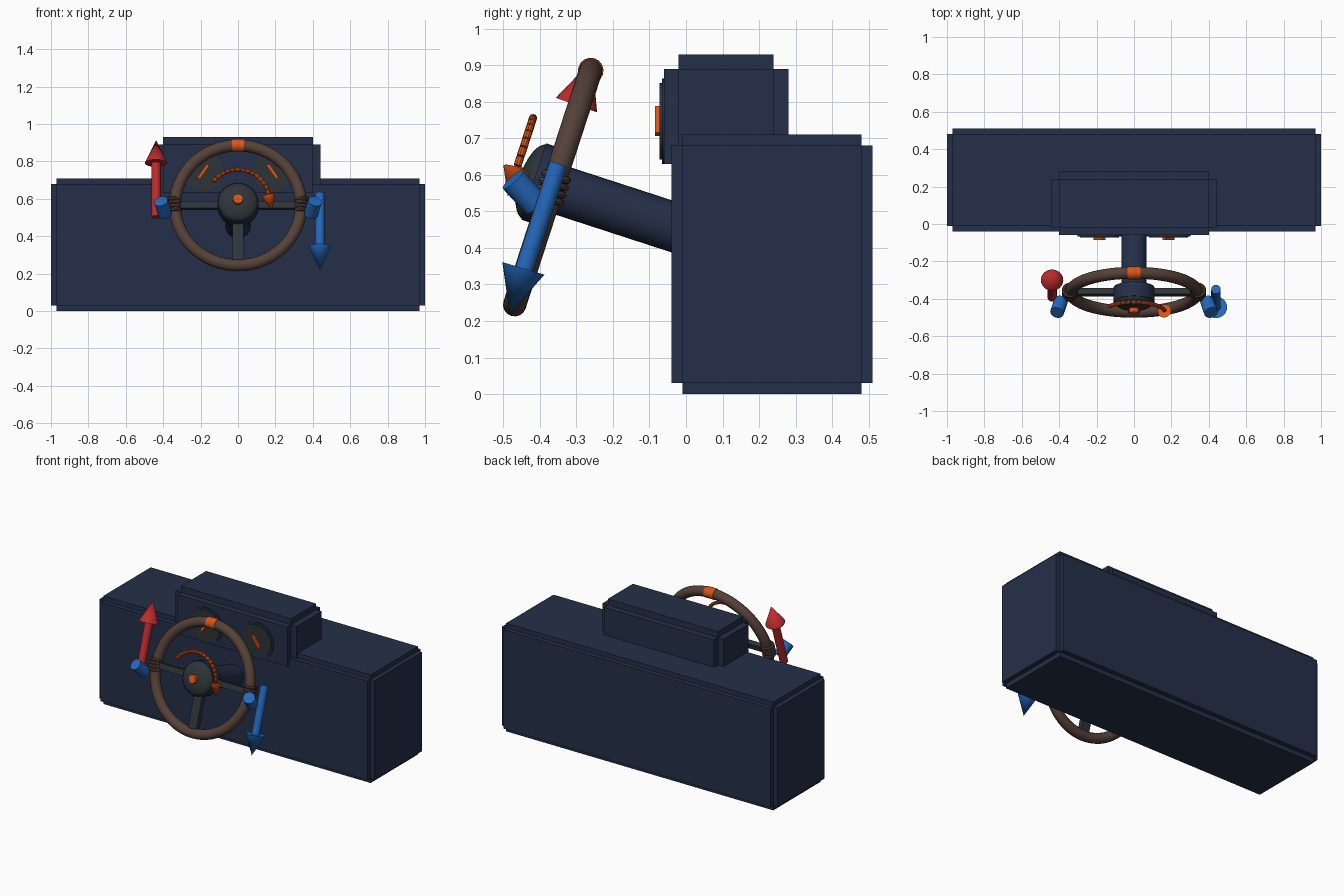
import bpy, bmesh, math
from mathutils import Matrix, Vector

cube = bpy.data.objects.get("Cube")
if cube:
    bpy.data.objects.remove(cube)


def material(name, rgb):
    m = bpy.data.materials.new(name)
    m.use_nodes = True
    m.diffuse_color = (*rgb, 1)
    m.node_tree.nodes["Principled BSDF"].inputs["Base Color"].default_value = (*rgb, 1)
    return m


NAVY = material("navy", (0.018, 0.028, 0.066))
GREY = material("dark grey", (0.027, 0.034, 0.04))
BROWN = material("brown", (0.09, 0.053, 0.04))
RED = material("red", (0.5, 0.025, 0.027))
BLUE = material("blue", (0.018, 0.14, 0.5))
ORANGE = material("orange", (0.7, 0.09, 0.008))

# Wheel frame: local x is sideways, y is up the wheel, z faces the driver
WHEEL = Matrix.Translation((0, -0.365, 0.565)) @ Matrix.Rotation(math.radians(72), 4, 'X')
RIM, TUBE = 0.337, 0.032


def finish(name, bm, mat, frame=Matrix(), smooth=True):
    bmesh.ops.recalc_face_normals(bm, faces=bm.faces)
    me = bpy.data.meshes.new(name)
    bm.to_mesh(me)
    bm.free()
    me.materials.append(mat)
    ob = bpy.data.objects.new(name, me)
    bpy.context.collection.objects.link(ob)
    ob.matrix_world = frame
    if smooth:
        bpy.ops.object.select_all(action='DESELECT')
        ob.select_set(True)
        bpy.context.view_layer.objects.active = ob
        bpy.ops.object.shade_smooth_by_angle(angle=math.radians(35))
    return ob


def add_box(bm, lo, hi, turn=Matrix()):
    lo, hi = Vector(lo), Vector(hi)
    mat = Matrix.Translation((lo + hi) / 2) @ turn @ Matrix.Diagonal((*(hi - lo), 1))
    bmesh.ops.create_cube(bm, size=1, matrix=mat)


def add_cone(bm, a, b, r1, r2, sides=24):
    a, b = Vector(a), Vector(b)
    turn = (b - a).to_track_quat('Z', 'Y').to_matrix().to_4x4()
    bmesh.ops.create_cone(bm, cap_ends=True, segments=sides, radius1=r1, radius2=r2,
                          depth=(b - a).length, matrix=Matrix.Translation((a + b) / 2) @ turn)


def add_ring(bm, R, r, start=0, end=360, segs=64, sides=16, place=Matrix()):
    """Sweep a circle round local z; a partial sweep is capped."""
    full = end - start >= 360
    loops = []
    for i in range(segs + (not full)):
        a = math.radians(start + (end - start) * i / segs)
        loop = []
        for j in range(sides):
            b = math.tau * j / sides
            d = R + r * math.cos(b)
            loop.append(bm.verts.new(place @ Vector((d * math.cos(a), d * math.sin(a), r * math.sin(b)))))
        loops.append(loop)
    for i in range(segs):
        p, q = loops[i], loops[(i + 1) % len(loops)]
        for j in range(sides):
            k = (j + 1) % sides
            bm.faces.new((p[j], q[j], q[k], p[k]))
    if not full:
        bm.faces.new(loops[0])
        bm.faces.new(loops[-1])


def stepped_box(name, lo, hi, step):
    """Three crossing boxes, each drawn in by a step along two axes pairs."""
    bm = bmesh.new()
    for axis in range(3):
        inset = Vector([0 if i == axis else step for i in range(3)])
        add_box(bm, Vector(lo) + inset, Vector(hi) - inset)
    finish(name, bm, NAVY, smooth=False)


def rod(name, mat, a, b, r1, r2=None, frame=WHEEL, sides=24):
    bm = bmesh.new()
    add_cone(bm, a, b, r1, r1 if r2 is None else r2, sides)
    return finish(name, bm, mat, frame)


# Dashboard and instrument hood
stepped_box("dashboard", (-1, -0.04, 0), (1, 0.51, 0.71), 0.03)
stepped_box("instrument_hood", (-0.44, -0.06, 0.59), (0.44, 0.28, 0.93), 0.04)

# Gauges with needles leaning toward each other
for side, label in ((-1, "right"), (1, "left")):
    x = 0.185 * side
    rod(label + "_gauge_bezel", NAVY, (x, -0.05, 0.747), (x, -0.066, 0.747), 0.117,
        frame=Matrix(), sides=32)
    rod(label + "_gauge_face", GREY, (x, -0.06, 0.747), (x, -0.072, 0.747), 0.105,
        frame=Matrix(), sides=32)
    bm = bmesh.new()
    add_box(bm, (x - 0.009, -0.085, 0.703), (x + 0.009, -0.065, 0.791),
            Matrix.Rotation(math.radians(-35 * side), 4, 'Y'))
    finish(label + "_gauge_needle", bm, ORANGE, smooth=False)

# Steering column and hub
rod("steering_column", NAVY, (0, 0, -0.45), (0, 0, 0), 0.068, sides=32)
rod("hub", NAVY, (0, 0, -0.025), (0, 0, 0.055), 0.11, sides=32)
bm = bmesh.new()
bmesh.ops.create_uvsphere(bm, u_segments=32, v_segments=16, radius=1,
                          matrix=Matrix.Translation((0, 0, 0.05)) @ Matrix.Diagonal((0.107, 0.107, 0.045, 1)))
finish("hub_cap", bm, GREY, WHEEL)
rod("hub_button", ORANGE, (0, 0, 0.08), (0, 0, 0.118), 0.027, sides=16)

# Rim, top marker and spokes
bm = bmesh.new()
add_ring(bm, RIM, TUBE)
finish("wheel_rim", bm, BROWN, WHEEL)
bm = bmesh.new()
add_ring(bm, RIM, TUBE + 0.003, 84.5, 95.5, 8)
finish("top_marker", bm, ORANGE, WHEEL)
bm = bmesh.new()
for side in (-1, 1):
    add_box(bm, (min(0, side * RIM), -0.019, -0.017), (max(0, side * RIM), 0.019, 0.017))
add_box(bm, (-0.03, -RIM, -0.017), (0.03, 0, 0.017))
finish("spokes", bm, GREY, WHEEL, smooth=False)

# Gripping hands: finger rings round the rim and a sleeve stub
for side, label in ((-1, "right"), (1, "left")):
    bm = bmesh.new()
    for i in range(4):
        place = Matrix.Translation((side * (RIM + 0.006), 0.021 * (i - 1.5), 0)) @ Matrix.Rotation(math.pi / 2, 4, 'X')
        add_ring(bm, 0.033, 0.01, segs=20, sides=8, place=place)
    finish(label + "_fingers", bm, BROWN, WHEEL)
    rod(label + "_sleeve", BLUE, (side * 0.39, -0.411, 0.518), (side * 0.412, -0.474, 0.587),
        0.037, frame=Matrix())

# Push and pull arrows beside the wheel
for side, label, mat in ((-1, "up", RED), (1, "down", BLUE)):
    x = 0.438 * side
    rod(label + "_arrow_shaft", mat, (x, side * 0.067, 0.005), (x, -side * 0.24, 0.005), 0.025)
    rod(label + "_arrow_head", mat, (x, -side * 0.235, 0.008), (x, -side * 0.365, 0.005), 0.06, 0)

# Curved turning arrow made of short links
bm = bmesh.new()
ARC, LINKS = 0.165, 14
for i in range(LINKS):
    a, b = (math.radians(143 - 9.6 * (i + k)) for k in (0, 0.88))
    add_cone(bm, (ARC * math.cos(a), ARC * math.sin(a), 0.11),
             (ARC * math.cos(b), ARC * math.sin(b), 0.11), 0.011, 0.011, 10)
finish("turn_arrow_arc", bm, ORANGE, WHEEL)
rod("turn_arrow_head", ORANGE, (0.163, 0.016, 0.11), (0.18, -0.06, 0.11), 0.037, 0)
